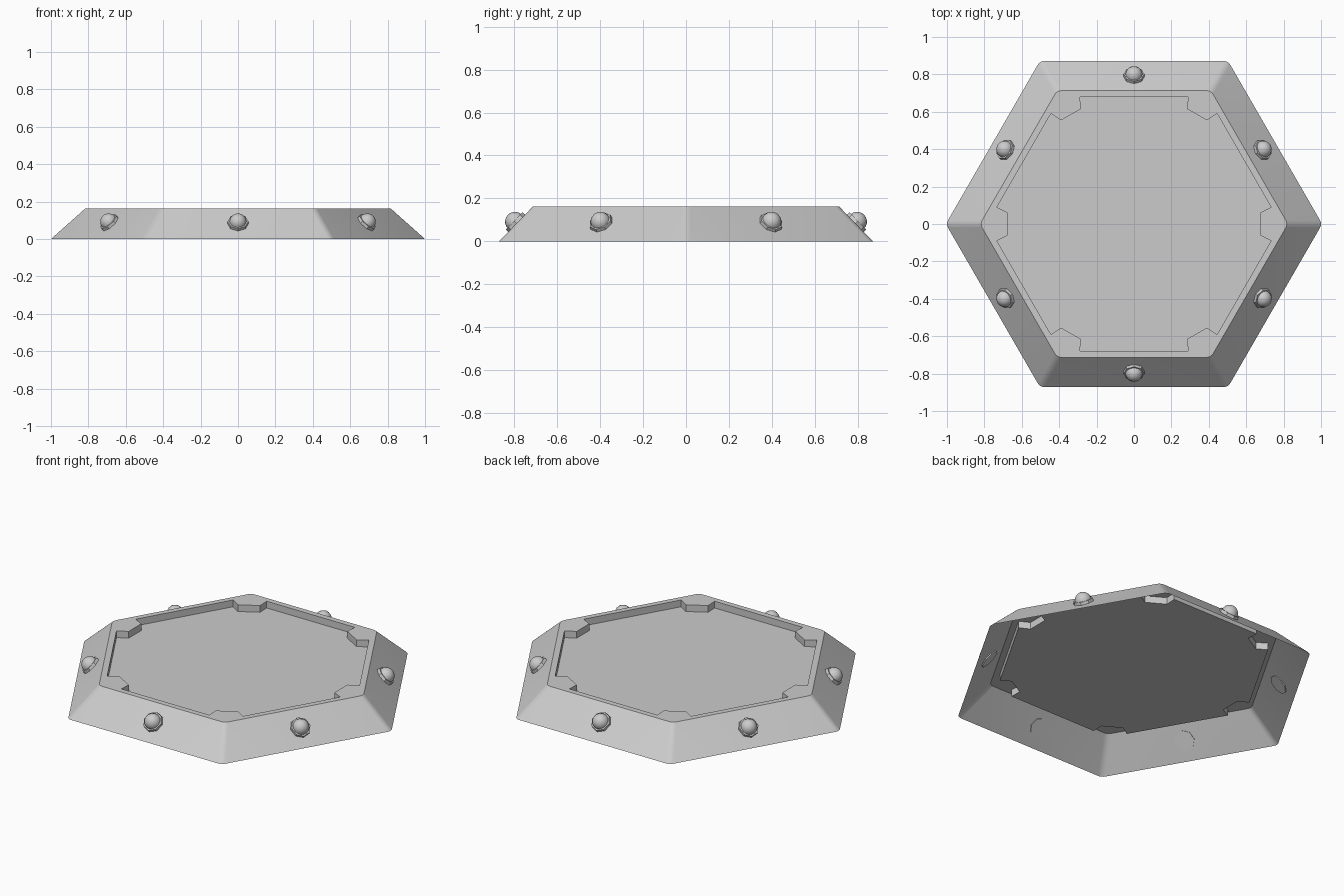
import bpy, bmesh, math
from mathutils import Matrix, Vector

if "Cube" in bpy.data.objects:
    bpy.data.objects.remove(bpy.data.objects["Cube"])

H, DEPTH = 0.163, 0.04


def finish(bm, name, smooth=True):
    bmesh.ops.recalc_face_normals(bm, faces=bm.faces)
    me = bpy.data.meshes.new(name)
    bm.to_mesh(me)
    bm.free()
    ob = bpy.data.objects.new(name, me)
    bpy.context.collection.objects.link(ob)
    if smooth:
        bpy.ops.object.select_all(action='DESELECT')
        ob.select_set(True)
        bpy.context.view_layer.objects.active = ob
        bpy.ops.object.shade_smooth_by_angle(angle=math.radians(35))
    return ob


def rounded_hex(bm, radius, z, r=0.04, n=4):
    """Loop of verts: hexagon with small rounded corners."""
    out = []
    for k in range(6):
        a = math.radians(60 * k)
        for i in range(n + 1):
            b = a + math.radians(-30 + 60 * i / n)
            out.append(bm.verts.new(((radius - r) * math.cos(a) + r * math.cos(b),
                                     (radius - r) * math.sin(a) + r * math.sin(b), z)))
    return out


def recess_loop(bm, z):
    """Inner outline with a small tab at each corner."""
    tab = [(0.733, -0.09), (0.675, -0.06), (0.675, 0.06), (0.733, 0.09)]
    out = []
    for k in range(6):
        rot = Matrix.Rotation(math.radians(60 * k), 3, 'Z')
        out += [bm.verts.new(rot @ Vector((x, y, z))) for x, y in tab]
    return out


def skin(bm, a, b):
    n = len(a)
    for i in range(n):
        j = (i + 1) % n
        bm.faces.new((a[i], a[j], b[j], b[i]))


def loop_edges(bm, loop):
    return [bm.edges.get((v, loop[(i + 1) % len(loop)])) for i, v in enumerate(loop)]


# Hollow hexagonal frame: sloped sides, flat rim, recess walls and panel
bm = bmesh.new()
base, top = rounded_hex(bm, 1.0, 0), rounded_hex(bm, 0.817, H)
lip, floor = recess_loop(bm, H), recess_loop(bm, H - DEPTH)
skin(bm, base, top)
skin(bm, lip, floor)
bmesh.ops.triangle_fill(bm, use_beauty=True, normal=(0, 0, 1),
                        edges=loop_edges(bm, top) + loop_edges(bm, lip))
bm.faces.new(floor)
finish(bm, "hex_frame")

# Domed bolts on each sloped side
slope = Vector((0, H, 0.158)).normalized()
tilt = Vector((0, 0, 1)).rotation_difference(slope).to_matrix().to_4x4()
for k in range(6):
    place = (Matrix.Rotation(math.radians(60 * k), 4, 'Z')
             @ Matrix.Translation((0, 0.789, 0.083)) @ tilt)
    bm = bmesh.new()
    bmesh.ops.create_cone(bm, cap_ends=True, segments=8, radius1=0.058, radius2=0.055,
                          depth=0.022, matrix=place @ Matrix.Translation((0, 0, 0.006)))
    finish(bm, f"bolt_flange_{k + 1}")
    bm = bmesh.new()
    bmesh.ops.create_uvsphere(bm, u_segments=16, v_segments=10, radius=0.046)
    bmesh.ops.bisect_plane(bm, geom=bm.verts[:] + bm.edges[:] + bm.faces[:],
                           plane_co=(0, 0, 0), plane_no=(0, 0, -1), clear_outer=True)
    bm.transform(place @ Matrix.Translation((0, 0, 0.012)))
    finish(bm, f"bolt_dome_{k + 1}")
